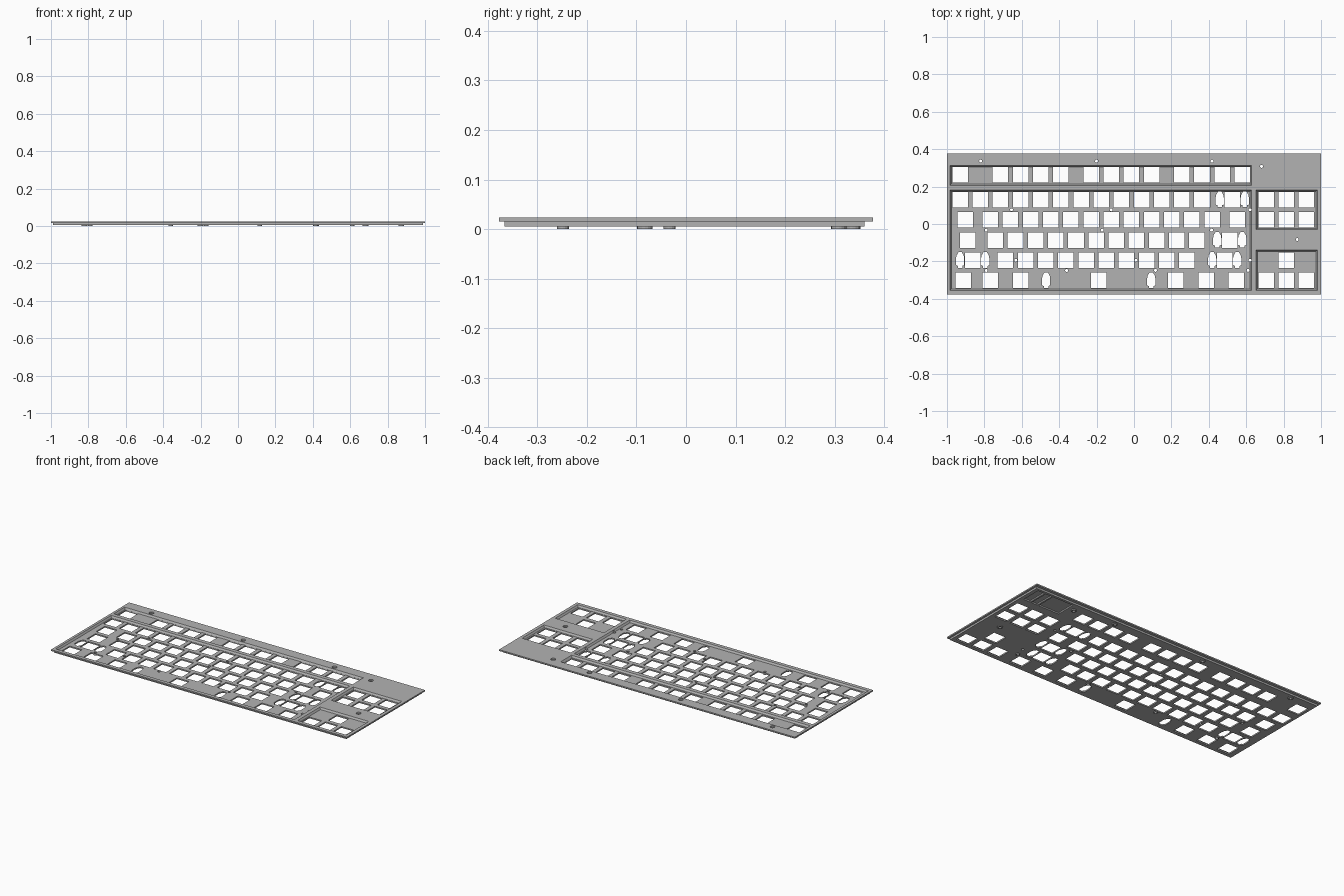
import bpy, bmesh, math

cube = bpy.data.objects.get("Cube")
if cube:
    bpy.data.objects.remove(cube, do_unlink=True)

# Heights of the layers
BASE, FLOOR, STEP, TOP = 0.005, 0.013, 0.016, 0.024
U = 0.1078            # key pitch
LEFT = -0.93          # first key column
ROWS = [0.263, 0.130, 0.022, -0.086, -0.194, -0.302]

grey = bpy.data.materials.new("plate grey")
grey.use_nodes = True
grey.diffuse_color = (0.45, 0.45, 0.45, 1)
grey.node_tree.nodes["Principled BSDF"].inputs["Base Color"].default_value = (0.45, 0.45, 0.45, 1)


def rect(x0, x1, y0, y1, d=0.0):
    return [(x0 + d, y0 + d), (x1 - d, y0 + d), (x1 - d, y1 - d), (x0 + d, y1 - d)]


def circle(x, y, r, n=16):
    return [(x + r * math.cos(2 * math.pi * i / n), y + r * math.sin(2 * math.pi * i / n))
            for i in range(n)]


def loft(bm, layers, capped=True):
    """Stack (outline, z) layers into one solid."""
    rings = [[bm.verts.new((x, y, z)) for x, y in pts] for pts, z in layers]
    n = len(rings[0])
    pairs = list(zip(rings, rings[1:]))
    if not capped:
        pairs.append((rings[-1], rings[0]))
    for a, b in pairs:
        for i in range(n):
            j = (i + 1) % n
            bm.faces.new((a[i], a[j], b[j], b[i]))
    if capped:
        bm.faces.new(rings[0][::-1])
        bm.faces.new(rings[-1])


def prism(bm, pts, z0=-0.02, z1=0.05):
    loft(bm, [(pts, z0), (pts, z1)])


def make(name, bm):
    bmesh.ops.recalc_face_normals(bm, faces=bm.faces[:])
    mesh = bpy.data.meshes.new(name)
    bm.to_mesh(mesh)
    bm.free()
    mesh.materials.append(grey)
    ob = bpy.data.objects.new(name, mesh)
    bpy.context.collection.objects.link(ob)
    return ob


def cut(target, bm):
    """Subtract a temporary cutter from the target."""
    cutter = make("cutter", bm)
    cutter.hide_render = True
    mod = target.modifiers.new("cut", 'BOOLEAN')
    mod.operation = 'DIFFERENCE'
    mod.solver = 'EXACT'
    mod.object = cutter
    deps = bpy.context.evaluated_depsgraph_get()
    mesh = bpy.data.meshes.new_from_object(target.evaluated_get(deps))
    target.modifiers.clear()
    target.data = mesh
    bpy.data.objects.remove(cutter, do_unlink=True)


# Stepped plate: narrower body below a wider flange
body = rect(-0.988, 0.988, -0.366, 0.36)
flange = rect(-1, 1, -0.377, 0.377)
bm = bmesh.new()
loft(bm, [(body, BASE), (body, STEP), (flange, STEP), (flange, TOP)])
plate = make("switch_plate", bm)

# Sunken key fields with slightly sloped walls
bm = bmesh.new()
for x0, x1, y0, y1 in [(-0.985, 0.629, 0.206, 0.313), (-0.985, 0.629, -0.355, 0.182),
                       (0.651, 0.981, -0.031, 0.182), (0.651, 0.981, -0.355, -0.138)]:
    loft(bm, [(rect(x0, x1, y0, y1, 0.008), FLOOR), (rect(x0, x1, y0, y1), TOP + 0.001)])
cut(plate, bm)

# Key positions, in pitches from the left column
layout = [
    [0, 2, 3, 4, 5, 6.5, 7.5, 8.5, 9.5, 11, 12, 13, 14],
    list(range(13)) + [13.5],
    [0.25] + [1.5 + i for i in range(12)] + [13.75],
    [0.375] + [1.75 + i for i in range(11)] + [13.375],
    [0.625] + [2.25 + i for i in range(10)] + [13.125],
    [0.15, 1.5, 3, 6.875, 10.7, 12.2, 13.7],
]
keys = [(LEFT + c * U, y) for row, y in zip(layout, ROWS) for c in row]
for i, x in enumerate((0.706, 0.815, 0.922)):
    keys += [(x, ROWS[1]), (x, ROWS[2]), (x, ROWS[5])]
keys.append((0.815, ROWS[4]))

bm = bmesh.new()
H = 0.0415
for x, y in keys:
    prism(bm, rect(x - H, x + H, y - H, y + H))

# Stabiliser slots beside the wide keys
half = [(0.009, 0.043), (0.019, 0.026), (0.022, 0.01), (0.022, -0.026),
        (0.012, -0.03), (0.012, -0.04)]
slot = half + [(-x, y) for x, y in reversed(half)]
for col, row, reach in [(13.5, 1, 0.067), (13.375, 3, 0.067), (0.625, 4, 0.067),
                        (13.125, 4, 0.067), (6.875, 5, 0.281)]:
    for side in (-1, 1):
        cx = LEFT + col * U + side * reach
        prism(bm, [(cx + x, ROWS[row] + y) for x, y in slot])

# Small fixing holes between the keys
raised = [(-0.79, -0.248), (-0.36, -0.248), (0.115, -0.248), (0.61, -0.248),
          (-0.79, -0.033), (-0.17, -0.033), (0.415, -0.033)]
plain = [(-0.655, 0.076), (-0.122, 0.076), (0.62, 0.076),
         (-0.632, -0.194), (0.01, -0.194), (0.62, -0.194)]
for x, y in raised + plain:
    prism(bm, circle(x, y, 0.008))

# Screw holes
screws = [(-0.82, 0.336), (-0.2, 0.336), (0.417, 0.336), (0.682, 0.308), (0.873, -0.083)]
for x, y in screws:
    prism(bm, circle(x, y, 0.008))
cut(plate, bm)

# Counterbores above the screws, and the underside pocket with ribs
bm = bmesh.new()
for x, y in screws:
    prism(bm, circle(x, y, 0.014), STEP)
for x0, x1 in ((0.72, 0.86), (0.87, 0.91), (0.92, 0.965)):
    prism(bm, rect(x0, x1, 0.225, 0.345), -0.01, FLOOR)
cut(plate, bm)

# Ring standoffs under the plate
for i, (x, y) in enumerate(screws + raised):
    outer, inner = circle(x, y, 0.0155 if i < len(screws) else 0.012), circle(x, y, 0.008)
    bm = bmesh.new()
    loft(bm, [(outer, 0), (outer, BASE), (inner, BASE), (inner, 0)], capped=False)
    make("standoff_%d" % (i + 1), bm)
